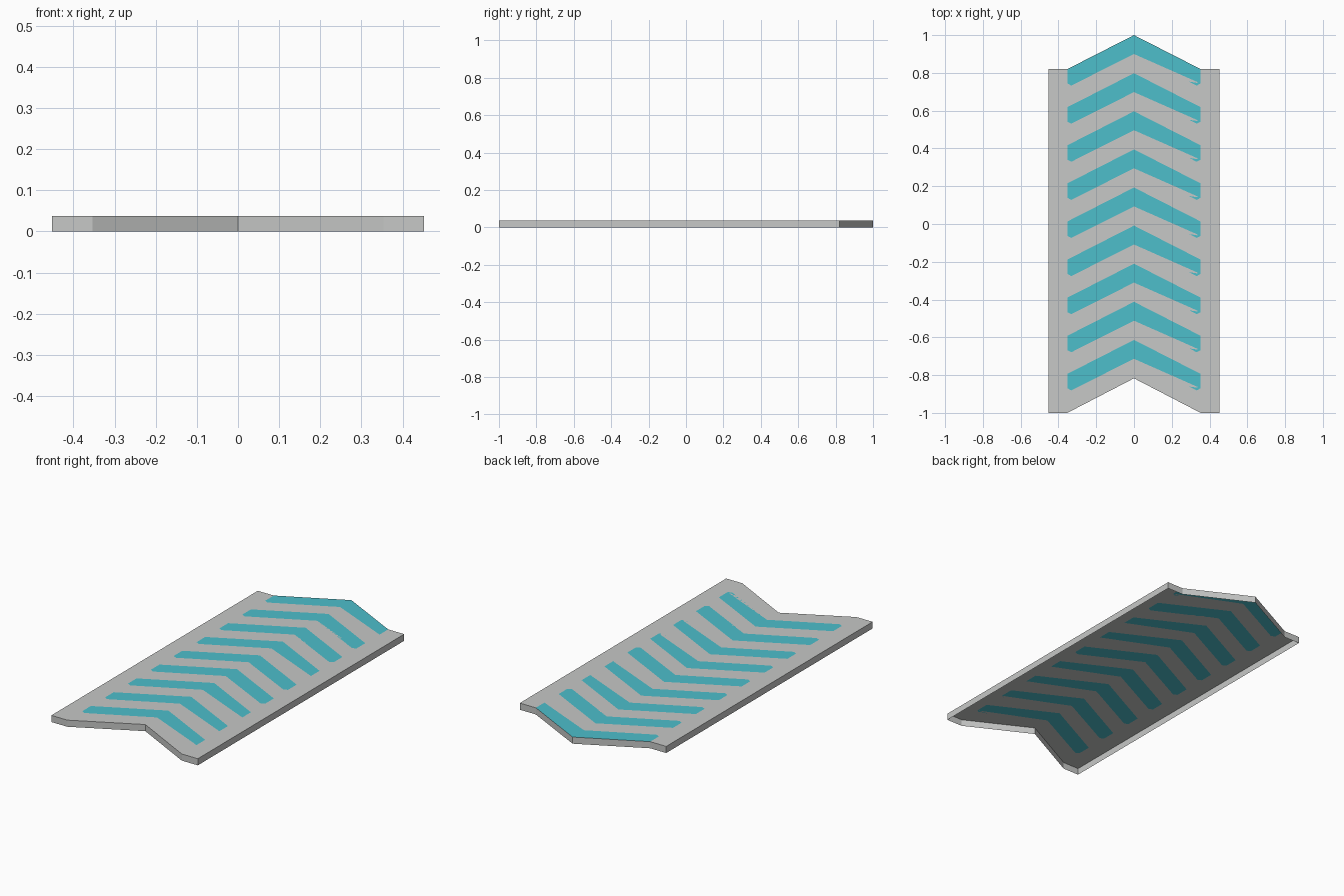
import bpy, bmesh

if "Cube" in bpy.data.objects:
    bpy.data.objects.remove(bpy.data.objects["Cube"])

H = 0.037                  # panel height
XI, XO = 0.353, 0.452      # chevron half width, panel half width
DROP = 0.18                # how far a chevron falls from its tip to its ends
COUNT, PITCH = 9, 0.2017   # chevrons along the panel


def material(name, rgb):
    m = bpy.data.materials.new(name)
    m.diffuse_color = (*rgb, 1)
    m.use_nodes = True
    m.node_tree.nodes["Principled BSDF"].inputs["Base Color"].default_value = m.diffuse_color
    return m


bm = bmesh.new()
cache = {}


def vert(x, y, z=H):
    key = (round(x, 4), round(y, 4), z)
    if key not in cache:
        cache[key] = bm.verts.new(key)
    return cache[key]


def top_face(points, mat):
    """Clockwise right-half polygon plus its mirrored twin, both facing up."""
    f = bm.faces.new([vert(x, y) for x, y in reversed(points)])
    g = bm.faces.new([vert(-x, y) for x, y in points])
    f.material_index = g.material_index = mat


# Chevrons and the grey gaps between them
side = []
for i in range(COUNT):
    t = 1 - i * PITCH
    lower = [(0, t - 0.1), (0.332, t - 0.267), (XI, t - 0.256)]
    top_face([(0, t), (XI, t - DROP)] + lower[::-1], 1)
    n = t - PITCH if i < COUNT - 1 else -1 + DROP + 0.003
    end = n - DROP if i < COUNT - 1 else -1
    top_face(lower + [(XI, end), (0, n)], 0)
    side += [(XI, t - DROP), lower[2]]
side.append((XI, -1))

# Plain side margins
top_face([(XO, 1 - DROP), (XO, -1)] + side[::-1], 0)

# Thin walls around the outline, open underneath
for e in [e for e in bm.edges if e.is_boundary]:
    loop = e.link_loops[0]
    a, b = loop.vert, loop.link_loop_next.vert
    low = [vert(v.co.x, v.co.y, 0.0) for v in (a, b)]
    bm.faces.new([b, a, low[0], low[1]]).material_index = 0

# Split concave faces cleanly
bmesh.ops.triangulate(bm, faces=[f for f in bm.faces if len(f.verts) > 4])

mesh = bpy.data.meshes.new("chevron_panel")
bm.to_mesh(mesh)
bm.free()
mesh.materials.append(material("light grey", (0.57, 0.58, 0.57)))
mesh.materials.append(material("turquoise", (0.075, 0.52, 0.60)))
obj = bpy.data.objects.new("chevron_panel", mesh)
bpy.context.collection.objects.link(obj)
